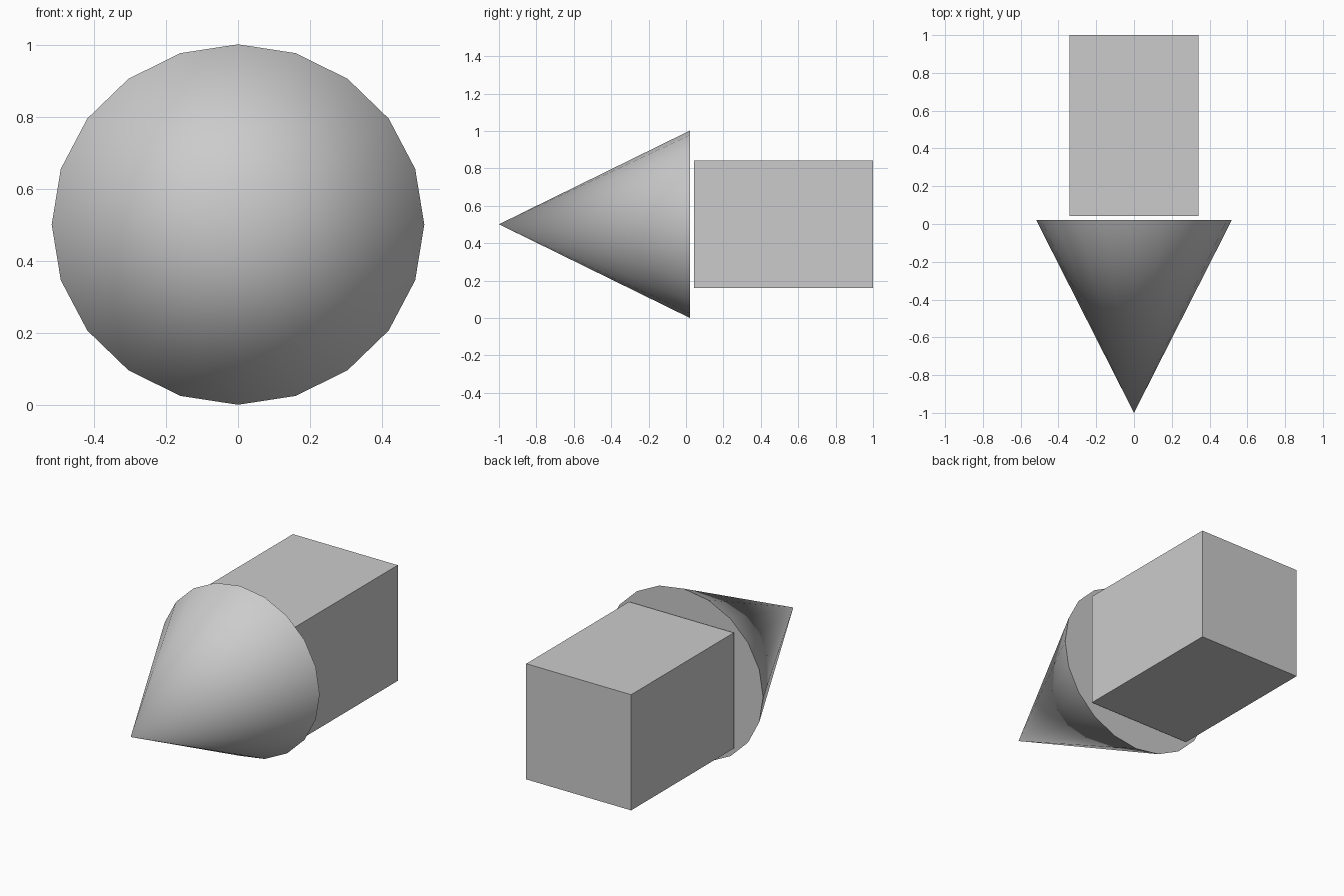
import bpy
from math import pi, radians

if "Cube" in bpy.data.objects:
    bpy.data.objects.remove(bpy.data.objects["Cube"])

R = 0.501  # height of the shared axis above the ground

# Cone head: 20 sides, tip pointing to the front
y_tip, y_base = -1.0, 0.021
bpy.ops.mesh.primitive_cone_add(
    vertices=20, radius1=1.0, radius2=0, depth=y_base - y_tip,
    location=(0, (y_tip + y_base) / 2, R), rotation=(pi / 2, 0, 0))
cone = bpy.context.object
cone.name = "cone_head"
cone.scale = (0.518, R, 1)
bpy.ops.object.transform_apply(location=False, rotation=True, scale=True)
bpy.ops.object.shade_smooth_by_angle(angle=radians(30))

# Square body behind the cone, separated by a thin gap
y0, y1 = 0.043, 1.0
bpy.ops.mesh.primitive_cube_add(size=1, location=(0, (y0 + y1) / 2, R))
body = bpy.context.object
body.name = "square_body"
body.scale = (0.684, y1 - y0, 0.682)
bpy.ops.object.transform_apply(location=False, rotation=False, scale=True)
